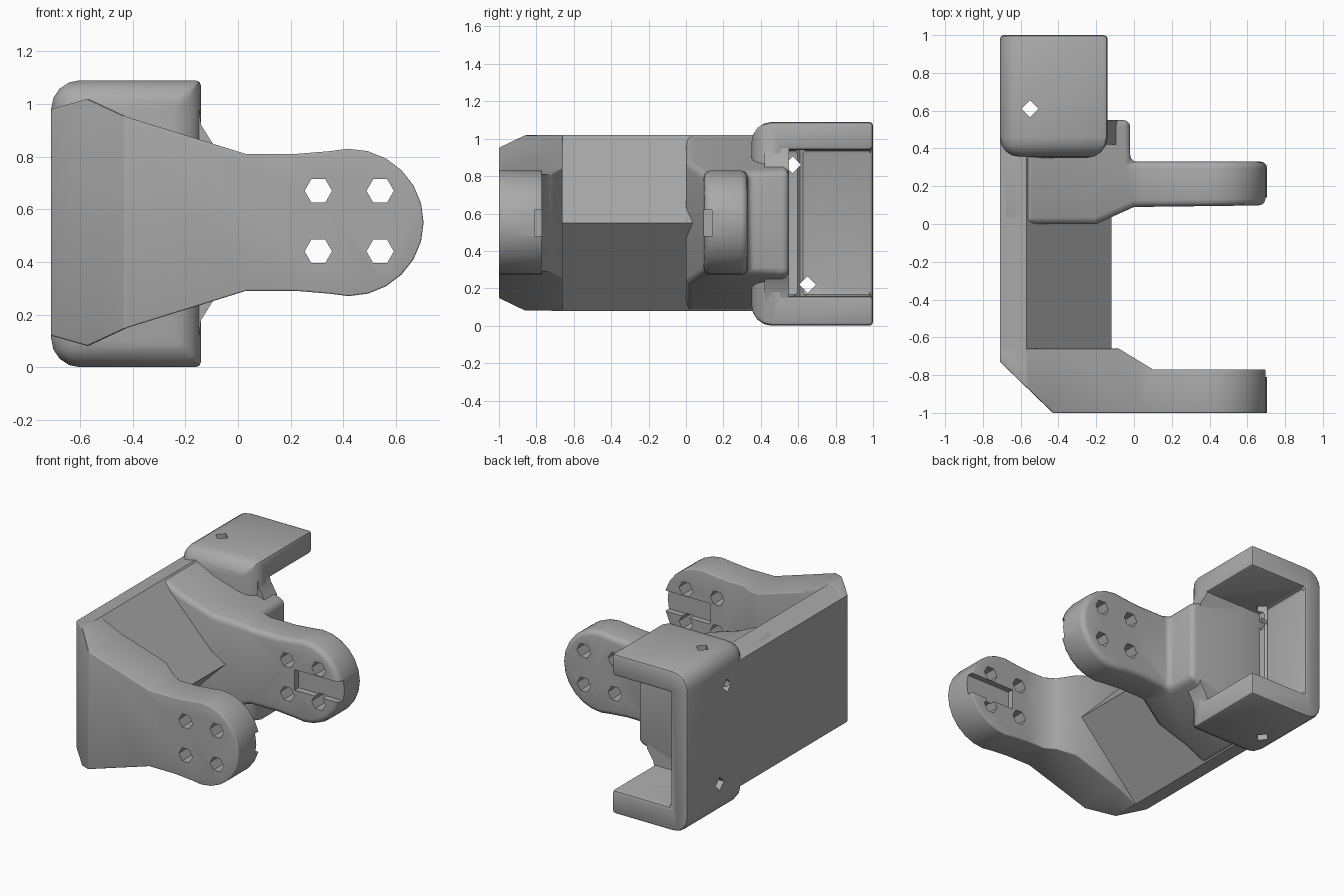
import bpy, bmesh, math
from mathutils import Vector

if "Cube" in bpy.data.objects:
    bpy.data.objects.remove(bpy.data.objects["Cube"], do_unlink=True)

MID = 0.55
grey = bpy.data.materials.new("plain grey")
grey.use_nodes = True
grey.diffuse_color = (0.4, 0.4, 0.4, 1)
grey.node_tree.nodes["Principled BSDF"].inputs["Base Color"].default_value = (0.4, 0.4, 0.4, 1)


def prism(name, outline, axis, lo, hi):
    """Extrude a 2D outline along an axis between lo and hi."""
    place = {"x": lambda a, b, t: (t, a, b),
             "y": lambda a, b, t: (a, t, b),
             "z": lambda a, b, t: (a, b, t)}[axis]
    bm = bmesh.new()
    face = bm.faces.new([bm.verts.new(place(a, b, lo)) for a, b in outline])
    out = bmesh.ops.extrude_face_region(bm, geom=[face])
    move = Vector(place(0, 0, hi - lo))
    bmesh.ops.translate(bm, vec=move, verts=[v for v in out["geom"] if isinstance(v, bmesh.types.BMVert)])
    bmesh.ops.recalc_face_normals(bm, faces=bm.faces)
    mesh = bpy.data.meshes.new(name)
    bm.to_mesh(mesh)
    bm.free()
    mesh.materials.append(grey)
    obj = bpy.data.objects.new(name, mesh)
    bpy.context.collection.objects.link(obj)
    return obj


def apply(obj, mod):
    bpy.ops.object.select_all(action="DESELECT")
    obj.select_set(True)
    bpy.context.view_layer.objects.active = obj
    bpy.ops.object.modifier_apply(modifier=mod.name)


def combine(obj, tool, operation):
    mod = obj.modifiers.new("combine", "BOOLEAN")
    mod.operation, mod.solver, mod.object = operation, "EXACT", tool
    apply(obj, mod)
    bpy.data.objects.remove(tool, do_unlink=True)


def bevel(obj, width, segments=3):
    mod = obj.modifiers.new("soft edges", "BEVEL")
    mod.width, mod.segments = width, segments
    mod.limit_method, mod.angle_limit = "ANGLE", math.radians(38)
    apply(obj, mod)


def smooth(obj):
    bpy.ops.object.select_all(action="DESELECT")
    obj.select_set(True)
    bpy.context.view_layer.objects.active = obj
    bpy.ops.object.shade_smooth_by_angle(angle=math.radians(32))


def ring(cx, cy, r, n):
    return [(cx + r * math.cos(math.tau * i / n), cy + r * math.sin(math.tau * i / n)) for i in range(n)]


def rect(a, b, c, d):
    return [(a, c), (b, c), (b, d), (a, d)]


def mirrored(upper):
    """Close an upper half outline with its mirror image about mid height."""
    return upper + [(x, 2 * MID - z) for x, z in reversed(upper) if abs(z - MID) > 0.001]


# Side outline shared by both arms: wide root, waist, round end
root = [(-0.71, 0.98), (-0.57, 1.02), (-0.42, 0.95), (0.03, 0.81), (0.22, 0.81)]
cap = [(0.42 + 0.285 * math.cos(math.radians(a)), MID + 0.28 * math.sin(math.radians(a)))
       for a in range(105, -1, -15)]
arm_outline = mirrored(root + cap)

# Plan outlines of the two arms
plans = {
    "front_arm": [(-0.72, -0.72), (-0.43, -1), (0.8, -1), (0.8, -0.77), (0.1, -0.77),
                  (-0.08, -0.66), (-0.72, -0.66)],
    "rear_arm": [(-0.72, 0), (-0.2, 0), (0.0, 0.09), (0.8, 0.1), (0.8, 0.33),
                 (-0.02, 0.33), (-0.02, 0.55), (-0.72, 0.55)],
}
inner_face = {"front_arm": -0.77, "rear_arm": 0.1}
for name, plan in plans.items():
    arm = prism(name, arm_outline, "y", -1.2, 1.2)
    combine(arm, prism("plan", plan, "z", -0.2, 1.3), "INTERSECT")
    bevel(arm, 0.035)
    # Screw holes and shallow horn slot on the inner face
    for x in (0.305, 0.54):
        for z in (0.44, 0.67):
            combine(arm, prism("hole", ring(x, z, 0.052, 6), "y", -1.2, 1.2), "DIFFERENCE")
    y = inner_face[name]
    combine(arm, prism("slot", rect(0.36, 0.9, 0.48, 0.62), "y", y - 0.04, y + 0.04), "DIFFERENCE")
    smooth(arm)

# Spine joining the arms, ridged at mid height
spine_outline = mirrored([(-0.71, 0.98), (-0.57, 1.02), (-0.12, MID)])
smooth(prism("spine", spine_outline, "y", -0.72, 0.5))

# Rear housing: channel open to the back and to the arm side
housing = prism("housing", rect(-0.71, -0.14, 0, 1.09), "y", 0.35, 1.0)
bm = bmesh.new()
bm.from_mesh(housing.data)
front = [e for e in bm.edges if all(v.co.y < 0.4 for v in e.verts)]
side = [e for e in bm.edges if all(v.co.x < -0.6 for v in e.verts)
        and abs(e.verts[0].co.z - e.verts[1].co.z) < 0.1]
bmesh.ops.bevel(bm, geom=list(set(front + side)), offset=0.11, segments=4, profile=0.5, affect="EDGES")
bm.to_mesh(housing.data)
bm.free()
combine(housing, prism("cavity", rect(-0.58, 0.3, 0.16, 0.94), "y", 0.52, 1.3), "DIFFERENCE")
bevel(housing, 0.02, 2)
# Small screw holes in the housing walls
combine(housing, prism("hole", ring(-0.55, 0.61, 0.045, 4), "z", -0.2, 1.3), "DIFFERENCE")
for y, z in ((0.57, 0.86), (0.65, 0.22)):
    combine(housing, prism("hole", ring(y, z, 0.045, 4), "x", -0.9, -0.4), "DIFFERENCE")
smooth(housing)

# Gussets tying the housing flaps to the rear arm block
for name, flip in (("upper_gusset", 1), ("lower_gusset", -1)):
    pts = [(-0.5, 0.75), (-0.5, 1.0), (-0.15, 1.0), (-0.14, 0.92), (-0.09, 0.84), (-0.09, 0.75)]
    smooth(prism(name, [(x, MID + flip * (z - MID)) for x, z in pts], "y", 0.42, 0.55))
